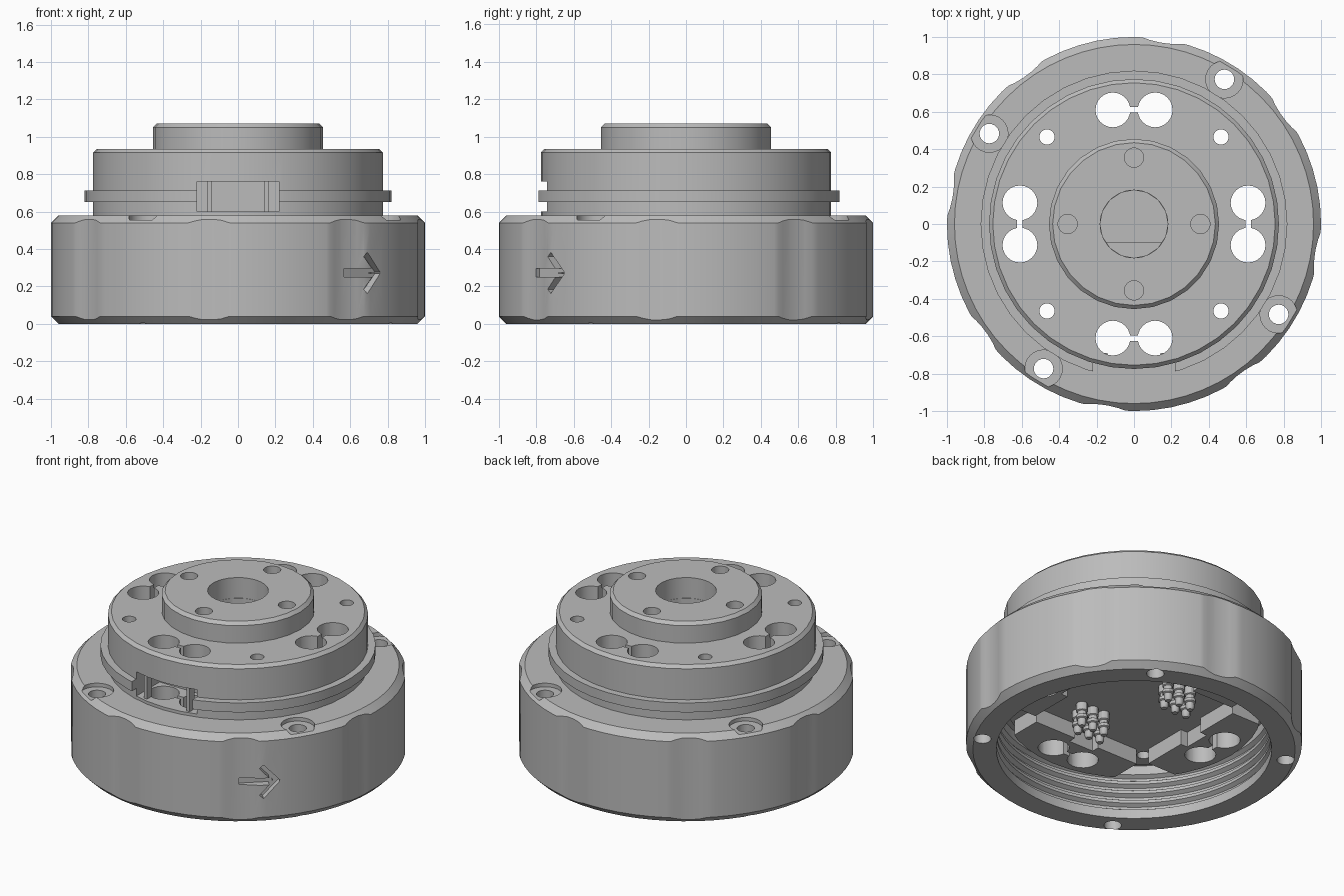
import bpy, bmesh, math
from mathutils import Matrix, Vector

old = bpy.data.objects.get("Cube")
if old:
    bpy.data.objects.remove(old)

grey = bpy.data.materials.new("machined_grey")
grey.use_nodes = True
grey.diffuse_color = (0.5, 0.5, 0.5, 1)
grey.node_tree.nodes["Principled BSDF"].inputs["Base Color"].default_value = (0.5, 0.5, 0.5, 1)


def finish(bm, name):
    bmesh.ops.remove_doubles(bm, verts=bm.verts, dist=1e-5)
    bmesh.ops.recalc_face_normals(bm, faces=bm.faces)
    mesh = bpy.data.meshes.new(name)
    bm.to_mesh(mesh)
    bm.free()
    mesh.materials.append(grey)
    ob = bpy.data.objects.new(name, mesh)
    bpy.context.collection.objects.link(ob)
    return ob


def lathe(name, profile, sides, centre=(0, 0), closed=False):
    """Revolve (radius, height) points about the vertical axis."""
    bm = bmesh.new()
    verts = [bm.verts.new((r, 0, z)) for r, z in profile]
    ends = verts[1:] + verts[:1] if closed else verts[1:]
    edges = [bm.edges.new(pair) for pair in zip(verts, ends)]
    bmesh.ops.spin(bm, geom=verts + edges, cent=(0, 0, 0), axis=(0, 0, 1),
                   angle=math.tau, steps=sides, use_duplicate=False)
    bmesh.ops.translate(bm, verts=bm.verts, vec=(*centre, 0))
    return finish(bm, name)


def rod(x, y, r, z0, z1, sides=24):
    return lathe("cutter", [(0, z0), (r, z0), (r, z1), (0, z1)], sides, (x, y))


def box(lo, hi, matrix=Matrix()):
    bm = bmesh.new()
    bmesh.ops.create_cube(bm, size=1)
    lo, hi = Vector(lo), Vector(hi)
    for v in bm.verts:
        v.co = matrix @ Vector([c + k * s for c, k, s in zip((lo + hi) / 2, v.co, hi - lo)])
    return finish(bm, "cutter")


def combine(target, others, operation="DIFFERENCE"):
    for other in others:
        mod = target.modifiers.new("combine", "BOOLEAN")
        mod.operation, mod.solver, mod.object = operation, "EXACT", other
        with bpy.context.temp_override(object=target, active_object=target):
            bpy.ops.object.modifier_apply(modifier=mod.name)
        bpy.data.objects.remove(other)


def polar(radius, degrees):
    a = math.radians(degrees)
    return radius * math.cos(a), radius * math.sin(a)


def turn(degrees):
    return Matrix.Rotation(math.radians(degrees), 4, "Z")


quarters = range(0, 360, 90)

# Outer grip ring with a grooved bore
bore = [(0.82, 0)]
for i in range(4):
    z = 0.06 + 0.065 * i
    bore += [(0.82, z), (0.845, z + 0.015), (0.845, z + 0.03), (0.82, z + 0.045)]
bore += [(0.82, 0.36), (0.77, 0.36), (0.77, 0.58)]
ring = lathe("grip_ring", [(0.96, 0.58), (1, 0.54), (1, 0.04), (0.96, 0)] + bore, 64, closed=True)
# Shallow finger scallops
combine(ring, [rod(*polar(1.48, -9 + 45 * i), 0.5, -0.1, 0.7, 64) for i in range(8)])
# Bolt holes with counterbores
for a in quarters:
    x, y = polar(0.912, a + 58)
    combine(ring, [rod(x, y, 0.1, 0.556, 0.7), rod(x, y, 0.052, -0.1, 0.7)])
# Engraved arrow
face = turn(-47.7)
combine(ring, [box((0.95, -0.12, 0.25), (1.1, 0.08, 0.295), face)])
for side in (-1, 1):
    arm = face @ Matrix.Translation((0, 0.105, 0.272)) @ Matrix.Rotation(side * math.radians(47), 4, "X")
    combine(ring, [box((0.95, -0.135, -0.017), (1.1, 0.01, 0.017), arm)])

# Inner body with flange
body = lathe("body", [(0, 0.34), (0.775, 0.34), (0.775, 0.65), (0.82, 0.65), (0.82, 0.712),
                      (0.775, 0.712), (0.775, 0.915), (0.755, 0.935), (0, 0.935)], 40)
# Hanging bosses around the paired holes
for a in quarters:
    boss = rod(0, 0, 0.755, 0.24, 0.36, 40)
    combine(boss, [box((0.44, -0.39, 0), (1, 0.39, 1), turn(a))], "INTERSECT")
    combine(boss, [box((0.3, -0.09, 0), (0.49, 0.09, 1), turn(a))])
    combine(body, [boss], "UNION")
# Front window through the flange
combine(body, [box((-0.22, -0.9, 0.6), (0.22, -0.5, 0.76))])
# Paired through holes, link slots and small holes
for a in quarters:
    for side in (-1, 1):
        x, y, _ = turn(a) @ Vector((0.61, side * 0.113, 0))
        combine(body, [rod(x, y, 0.093, 0.1, 1.1)])
    combine(body, [box((0.595, -0.06, 0.1), (0.625, 0.06, 1.1), turn(a))])
    combine(body, [rod(*polar(0.658, a + 45), 0.041, 0.1, 1.1, 16)])
# Blind centre bore
combine(body, [rod(0, 0, 0.181, 0.5, 1.1, 16)])

# Ribs beside the front window
ribs = [box((s * 0.155 - 0.012, -0.74, 0.59), (s * 0.155 + 0.012, -0.69, 0.77)) for s in (-1, 1)]
for rib in ribs:
    rib.name = "window_rib"

# Top hub
hub = lathe("hub", [(0.455, 0.93), (0.455, 1.05), (0.435, 1.07), (0.181, 1.07), (0.181, 0.93)],
            28, closed=True)
for a in quarters:
    combine(hub, [rod(*polar(0.355, a), 0.052, 0.94, 1.2, 16)])
# Flat-sided ledge in the bore
ledge = rod(0, 0, 0.185, 0.49, 0.62, 16)
combine(ledge, [box((-1, -1, 0), (1, -0.1, 1))], "INTERSECT")
ledge.name = "bore_ledge"

# Stepped contact pins under the plate
pin_profile = [(0, 0.19), (0.018, 0.19), (0.026, 0.205), (0.026, 0.235), (0.035, 0.24), (0.035, 0.26),
               (0.027, 0.265), (0.027, 0.285), (0.035, 0.29), (0.035, 0.35), (0, 0.35)]
pins = []
for side in (-1, 1):
    for row in range(2):
        for col in range(3):
            x = -0.1 * side + (col - 1) * 0.085 + (row - 0.5) * 0.04
            y = 0.28 * side + (row - 0.5) * 0.085
            pins.append(lathe("contact_pin", pin_profile, 12, (x, y)))

# Smooth shading with crisp edges
bpy.ops.object.select_all(action="DESELECT")
for ob in [ring, body, hub, ledge] + ribs + pins:
    ob.select_set(True)
    bpy.context.view_layer.objects.active = ob
bpy.ops.object.shade_smooth_by_angle(angle=math.radians(30))
